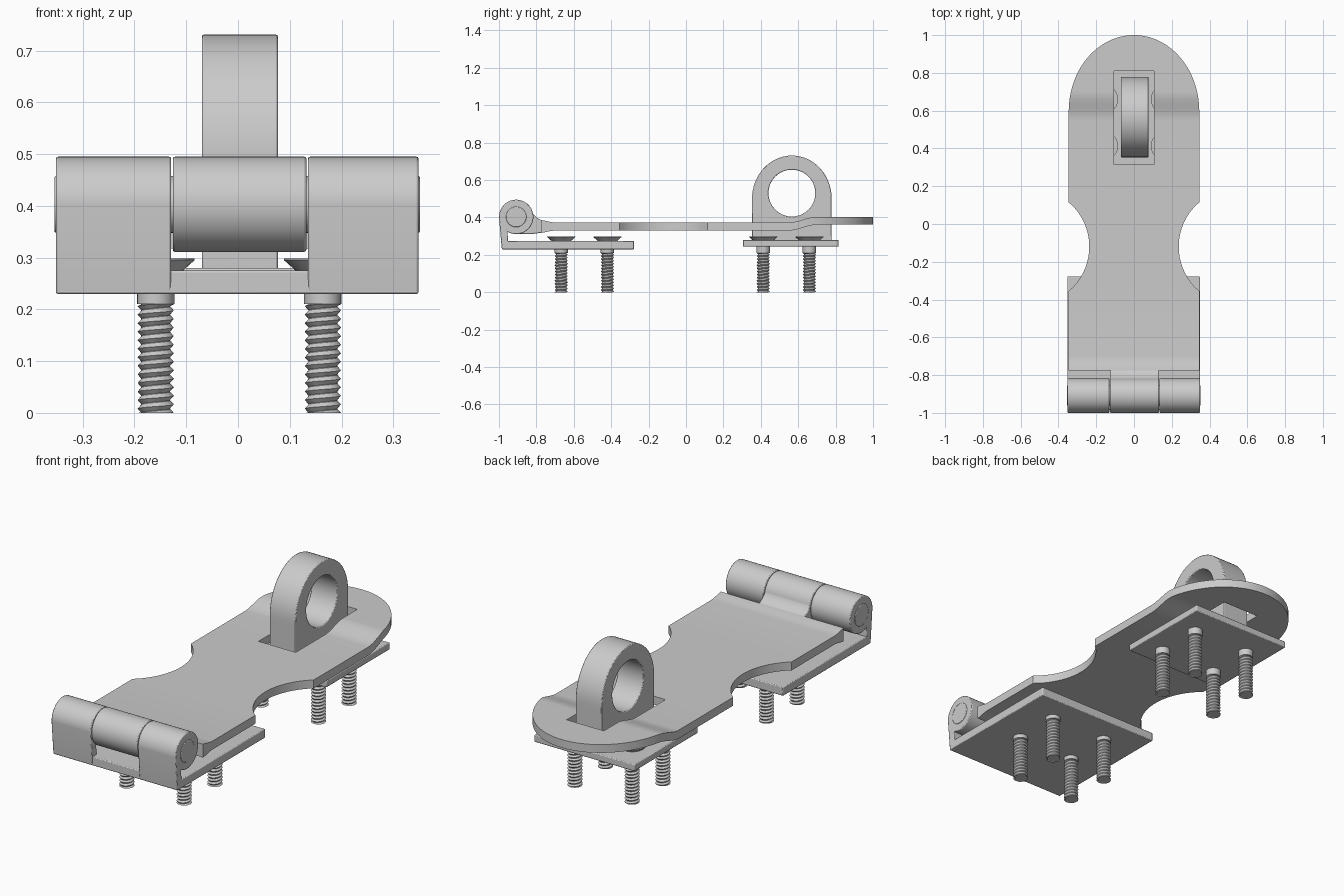
import bpy, bmesh
from math import sin, cos, tan, pi, sqrt, radians

if "Cube" in bpy.data.objects:
    bpy.data.objects.remove(bpy.data.objects["Cube"])


def finish(name, bm, bevel=0.0):
    bmesh.ops.recalc_face_normals(bm, faces=bm.faces)
    me = bpy.data.meshes.new(name)
    bm.to_mesh(me)
    bm.free()
    ob = bpy.data.objects.new(name, me)
    bpy.context.collection.objects.link(ob)
    if bevel:
        m = ob.modifiers.new("bevel", 'BEVEL')
        m.width, m.segments, m.limit_method = bevel, 2, 'ANGLE'
        m.angle_limit = radians(50)
    bpy.ops.object.select_all(action='DESELECT')
    ob.select_set(True)
    bpy.context.view_layer.objects.active = ob
    bpy.ops.object.shade_smooth_by_angle(angle=radians(35))
    return ob


def prism(name, pts, x0, x1, bevel=0.004):
    """Extrude a closed (y, z) profile from x0 to x1."""
    bm = bmesh.new()
    f = bm.faces.new([bm.verts.new((x0, y, z)) for y, z in pts])
    r = bmesh.ops.extrude_face_region(bm, geom=[f])
    for v in r['geom']:
        if isinstance(v, bmesh.types.BMVert):
            v.co.x = x1
    return finish(name, bm, bevel)


def arc(cy, cz, r, a0, a1, n):
    return [(cy + r * cos(radians(a0 + (a1 - a0) * i / n)),
             cz + r * sin(radians(a0 + (a1 - a0) * i / n))) for i in range(n + 1)]


def box(y0, y1, z0, z1):
    return [(y0, z0), (y1, z0), (y1, z1), (y0, z1)]


HY, HZ, HR = -0.908, 0.403, 0.092   # hinge axis and barrel radius

# Mounting plates
prism("hinge_plate", box(-0.985, -0.278, 0.23, 0.275), -0.352, 0.349)
prism("staple_plate", box(0.304, 0.816, 0.245, 0.28), -0.28, 0.285)

# Outer knuckles rolled from the front wall of the hinge plate
wall = [(-0.985, 0.232)] + arc(HY, HZ, HR, 180, -121, 56) + [(-0.95, 0.27), (-0.95, 0.232)]
prism("left_knuckle", wall, -0.352, -0.129)
prism("right_knuckle", wall, 0.135, 0.349)

# Middle knuckle with the tongue that joins the strap
tongue = ([(-0.71, 0.372), (-0.74, 0.376), (-0.775, 0.385), (-0.795, 0.398)]
          + arc(HY, HZ, HR, 10, 270, 48)
          + [(-0.82, 0.312), (-0.775, 0.318), (-0.71, 0.331)])
prism("middle_knuckle", tongue, -0.126, 0.132)

# Hinge pin
prism("hinge_pin", arc(HY, HZ, 0.055, 0, 352.5, 47), -0.355, 0.352)


# Strap: waisted, rounded at the tip, slotted and stepped up at the end
def half_width(y):
    if y > 0.6:
        return 0.345 * sqrt(max(0, 1 - ((y - 0.6) / 0.4) ** 2))
    if abs(y + 0.12) < 0.235:
        return 0.547 - sqrt(0.31 ** 2 - (y + 0.12) ** 2)
    return 0.346


def step(y, a, b):
    t = min(1, max(0, (y - a) / (b - a)))
    return t * t * (3 - 2 * t)


def top_z(y):
    return 0.373 + 0.03 * step(y, 0.55, 0.70) + 0.013 * step(-y, 0.70, 0.78)


def bottom_z(y):
    return 0.33 + 0.031 * step(y, 0.55, 0.70) - 0.012 * step(-y, 0.70, 0.78)


S0, S1, SX = 0.315, 0.81, 0.105
rows = {-0.775, -0.76, -0.74, -0.72, -0.70, S0, S1}
rows |= {round(-0.355 + 0.47 * i / 24, 4) for i in range(25)}
rows |= {round(0.55 + 0.15 * i / 10, 4) for i in range(11)}
rows |= {round(0.6 + 0.4 * sin(pi / 2 * i / 28), 4) for i in range(29)}
rows = sorted(rows)
bm = bmesh.new()
grid = []
for y in rows:
    w = half_width(y)
    s = min(SX, w)
    grid.append([bm.verts.new((x, y, top_z(y))) for x in (-w, -s, s, w)])
for a, b, y0, y1 in zip(grid, grid[1:], rows, rows[1:]):
    for c in range(3):
        if not (c == 1 and S0 < (y0 + y1) / 2 < S1):
            bm.faces.new((a[c], a[c + 1], b[c + 1], b[c]))
bmesh.ops.remove_doubles(bm, verts=bm.verts, dist=1e-5)
r = bmesh.ops.extrude_face_region(bm, geom=bm.faces[:])
for v in r['geom']:
    if isinstance(v, bmesh.types.BMVert):
        v.co.z = bottom_z(v.co.y)
finish("strap", bm)

# Staple: arch with a round padlock hole
N, CY = 64, 0.566
bm = bmesh.new()
loops = []
for x in (-0.07, 0.077):
    outer, inner = [], []
    for i in range(N):
        t = 2 * pi * i / N
        c, s = cos(t), sin(t)
        if i <= N // 2:
            y, z = CY + 0.213 * c, 0.50 + 0.231 * s
        else:
            m = max(abs(c), abs(s))
            y, z = CY + 0.213 * c / m, 0.50 + 0.225 * s / m
        outer.append(bm.verts.new((x, y, z)))
        inner.append(bm.verts.new((x, CY + 0.125 * c, 0.53 + 0.125 * s)))
    loops.append((outer, inner))
(o0, i0), (o1, i1) = loops
for p, q in ((o0, i0), (o1, i1), (o0, o1), (i0, i1)):
    for k in range(N):
        j = (k + 1) % N
        bm.faces.new((p[k], p[j], q[j], q[k]))
finish("staple", bm, 0.004)


# Countersunk screws with a helical thread
def screw(name, x, y):
    bm = bmesh.new()
    n, pitch, ztop = 24, 0.0165, 0.21
    lathe = [(0, 0), (0.028, 0), (0.028, ztop), (0.036, ztop), (0.036, 0.26),
             (0.075, 0.295), (0.075, 0.298), (0, 0.298)]
    rings = [[bm.verts.new((x + r * cos(2 * pi * k / n), y + r * sin(2 * pi * k / n), z))
              for k in range(n)] for r, z in lathe]
    for a, b in zip(rings, rings[1:]):
        for k in range(n):
            j = (k + 1) % n
            bm.faces.new((a[k], a[j], b[j], b[k]))
    bmesh.ops.remove_doubles(bm, verts=bm.verts, dist=1e-5)
    crest, root = [], []
    for k in range(int((ztop / pitch + 2) * n)):
        t = 2 * pi * k / n
        for lst, r, dz in ((crest, 0.035, 0), (root, 0.0275, pitch / 2)):
            z = min(ztop, max(0, (k / n - 1) * pitch + dz))
            lst.append(bm.verts.new((x + r * cos(t), y + r * sin(t), z)))
    for k in range(len(crest) - n - 1):
        bm.faces.new((crest[k], crest[k + 1], root[k + 1], root[k]))
        bm.faces.new((root[k], root[k + 1], crest[k + n + 1], crest[k + n]))
    finish(name, bm)


for row, y in enumerate((-0.667, -0.42, 0.413, 0.66)):
    for side, x in (("left", -0.159), ("right", 0.164)):
        screw(f"screw_{side}_{row + 1}", x, y)
